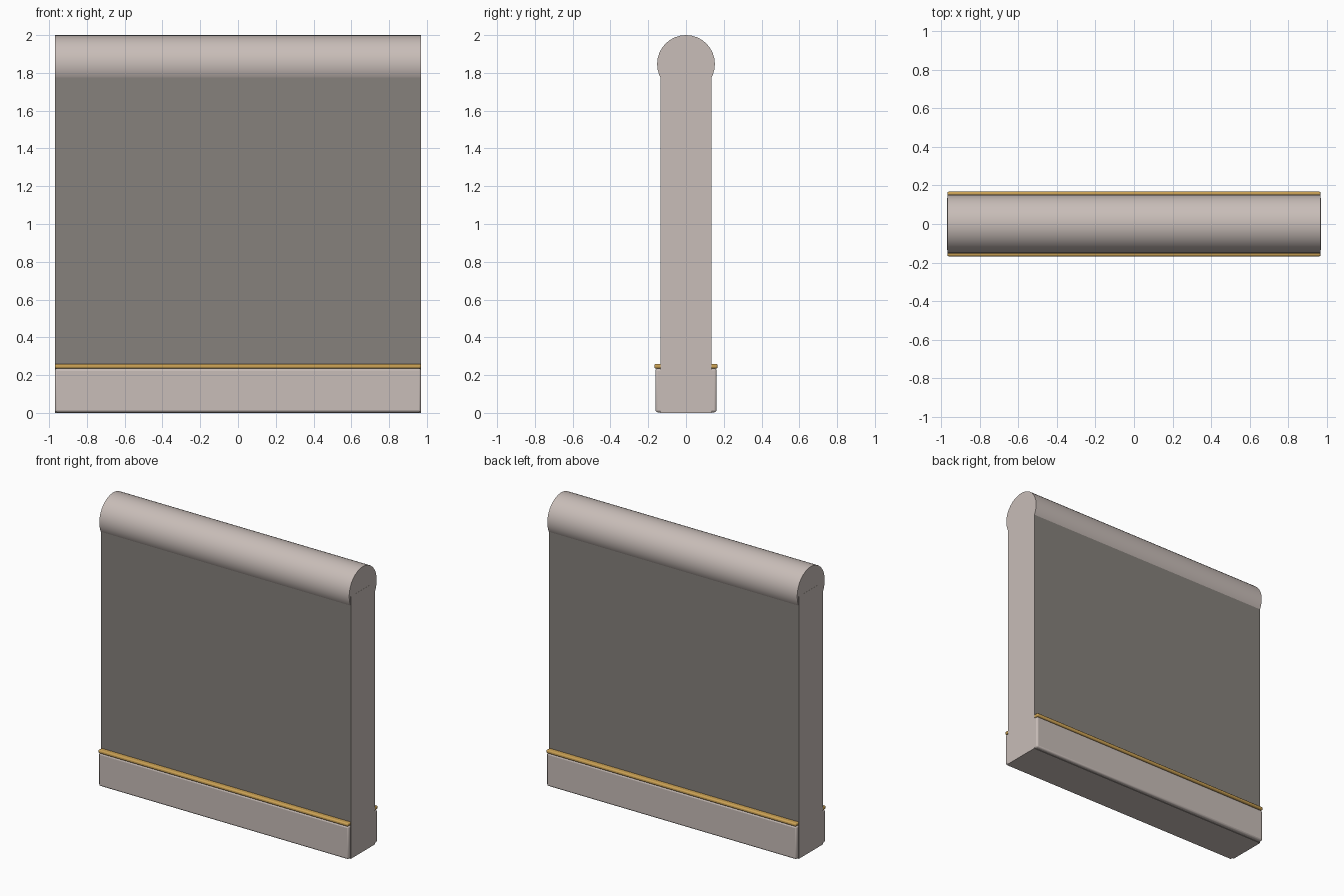
import bpy
import math

cube = bpy.data.objects.get("Cube")
if cube:
    bpy.data.objects.remove(cube, do_unlink=True)

HALF_X = 0.97


def make_material(name, colour):
    mat = bpy.data.materials.new(name)
    mat.use_nodes = True
    mat.diffuse_color = (*colour, 1)
    mat.node_tree.nodes["Principled BSDF"].inputs["Base Color"].default_value = (*colour, 1)
    return mat


stone = make_material("pale stone", (0.58, 0.51, 0.48))
panel = make_material("grey panel", (0.24, 0.22, 0.20))
gold = make_material("gold", (0.60, 0.36, 0.09))


def make_box(name, half_x, half_y, bottom, top, mat, bevel=0, segments=3):
    bpy.ops.mesh.primitive_cube_add(size=2, location=(0, 0, (bottom + top) / 2))
    obj = bpy.context.object
    obj.name = name
    obj.scale = (half_x, half_y, (top - bottom) / 2)
    bpy.ops.object.transform_apply(location=False, rotation=False, scale=True)
    obj.data.materials.append(mat)
    if bevel:
        mod = obj.modifiers.new("rounded edges", "BEVEL")
        mod.width = bevel
        mod.segments = segments
        bpy.ops.object.shade_smooth_by_angle(angle=math.radians(40))
    return obj


# Wall slab: grey on its two broad faces, stone at the ends
wall = make_box("wall_slab", HALF_X, 0.135, 0, 1.84, stone)
wall.data.materials.append(panel)
for face in wall.data.polygons:
    if abs(face.normal.y) > 0.9:
        face.material_index = 1

# Plinth with softened edges and the gold trim above it
make_box("plinth", HALF_X - 0.0005, 0.162, 0.003, 0.235, stone, 0.012)
make_box("gold_trim", HALF_X - 0.0005, 0.168, 0.235, 0.259, gold, 0.009)

# Round coping along the top
bpy.ops.mesh.primitive_cylinder_add(vertices=32, radius=0.153, depth=2 * HALF_X - 0.001,
                                    location=(0, 0, 1.847), rotation=(0, math.pi / 2, 0))
coping = bpy.context.object
coping.name = "round_coping"
coping.data.materials.append(stone)
bpy.ops.object.shade_smooth_by_angle(angle=math.radians(40))
